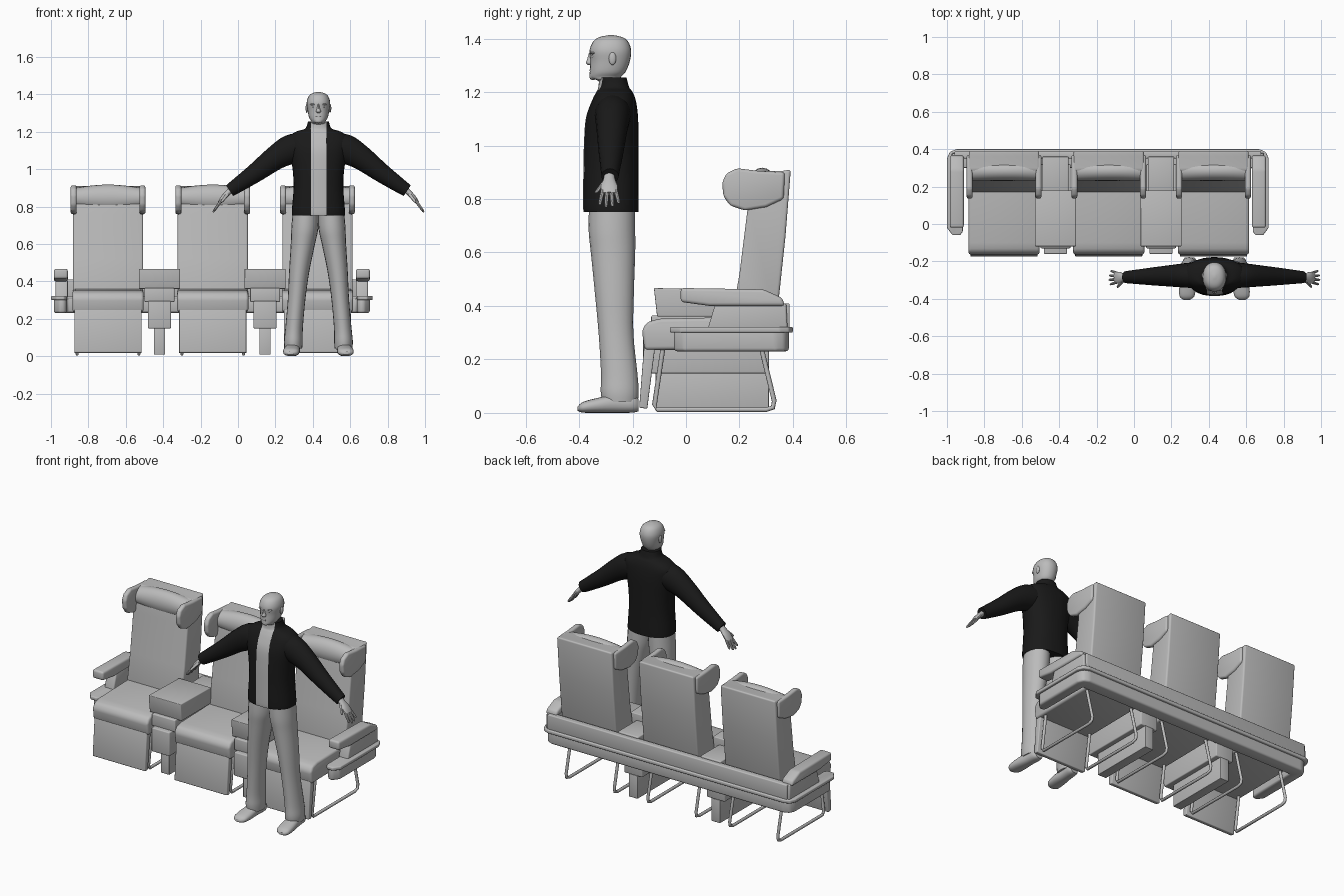
import bpy, bmesh, math
from mathutils import Vector

if "Cube" in bpy.data.objects:
    bpy.data.objects.remove(bpy.data.objects["Cube"])

X, Y, Z = Vector((1, 0, 0)), Vector((0, 1, 0)), Vector((0, 0, 1))


def material(name, value):
    m = bpy.data.materials.new(name)
    m.use_nodes = True
    colour = (value, value, value, 1)
    m.diffuse_color = colour
    m.node_tree.nodes["Principled BSDF"].inputs["Base Color"].default_value = colour
    return m


grey = material("plain grey", 0.5)
black = material("jacket black", 0.01)


def finish(name, bm, mats):
    """Turn a bmesh into a shaded object."""
    bmesh.ops.recalc_face_normals(bm, faces=bm.faces)
    mesh = bpy.data.meshes.new(name)
    bm.to_mesh(mesh)
    bm.free()
    for m in mats:
        mesh.materials.append(m)
    ob = bpy.data.objects.new(name, mesh)
    bpy.context.collection.objects.link(ob)
    bpy.ops.object.select_all(action='DESELECT')
    ob.select_set(True)
    bpy.context.view_layer.objects.active = ob
    bpy.ops.object.shade_smooth_by_angle(angle=0.7)
    return ob


def prism(name, profile, lo, hi, bevel=0.0, axis=X):
    """Extrude a (y, z) profile along x, or an (x, y) plan along z."""
    bm = bmesh.new()
    place = (lambda u, v, w: (w, u, v)) if axis is X else (lambda u, v, w: (u, v, w))
    ends = [[bm.verts.new(place(u, v, w)) for u, v in profile] for w in (lo, hi)]
    bm.faces.new(ends[0])
    bm.faces.new(ends[1])
    for i in range(len(profile)):
        bm.faces.new((ends[0][i - 1], ends[0][i], ends[1][i], ends[1][i - 1]))
    bmesh.ops.recalc_face_normals(bm, faces=bm.faces)
    if bevel:
        sharp = [e for e in bm.edges if e.calc_face_angle(0) > 0.3]
        bmesh.ops.bevel(bm, geom=sharp, offset=bevel, segments=3, profile=0.5,
                        affect='EDGES', clamp_overlap=True)
    return finish(name, bm, [grey])


def box(name, x0, x1, y0, y1, z0, z1, bevel=0.006):
    return prism(name, [(y0, z0), (y1, z0), (y1, z1), (y0, z1)], x0, x1, bevel)


def spline(rings, steps):
    """Catmull-Rom interpolation of the ring values."""
    out = []
    for i in range(len(rings) - 1):
        p0, p1, p2, p3 = (rings[max(0, min(len(rings) - 1, i + k))] for k in (-1, 0, 1, 2))
        for s in range(steps):
            t = s / steps
            out.append([b + t * ((c - a) + t * (2 * a - 5 * b + 4 * c - d
                        + t * (3 * b - a - 3 * c + d))) / 2
                        for a, b, c, d in zip(p0, p1, p2, p3)])
    return out + [list(rings[-1])]


def loft(name, rings, mat=grey, ref=Y, axis=None, n=20, steps=4, power=1.0, edit=None, mats=None):
    """Skin ellipses (x, y, z, a, b); b lies along ref, a across it."""
    rings = spline(rings, steps) if steps > 1 else rings
    pts = [Vector(r[:3]) for r in rings]
    bm = bmesh.new()
    loops = []
    for i, r in enumerate(rings):
        t = axis or (pts[min(i + 1, len(pts) - 1)] - pts[max(i - 1, 0)]).normalized()
        across = ref.cross(t).normalized()
        loop = []
        for k in range(n):
            c, s = math.cos(math.tau * k / n), math.sin(math.tau * k / n)
            c, s = (math.copysign(abs(v) ** power, v) for v in (c, s))
            loop.append(bm.verts.new(pts[i] + across * c * r[3] + ref * s * r[4]))
        loops.append(loop)
    for lower, upper in zip(loops, loops[1:]):
        for k in range(n):
            bm.faces.new((lower[k - 1], lower[k], upper[k], upper[k - 1]))
    bm.faces.new(loops[0])
    bm.faces.new(loops[-1])
    if edit:
        edit(bm)
    return finish(name, bm, mats or [mat])


def blob(name, centre, size):
    bm = bmesh.new()
    bmesh.ops.create_uvsphere(bm, u_segments=12, v_segments=8, radius=1)
    bmesh.ops.scale(bm, vec=size, verts=bm.verts)
    bmesh.ops.translate(bm, vec=centre, verts=bm.verts)
    return finish(name, bm, [grey])


# ---- Seat row: tray, rail, rear wall ----
MID = -0.14


def u_plan(inset):
    o, b, f = 0.86 - inset, 0.4 - inset, -0.06 + inset
    half = [(0.775, 0.3), (0.775, f + 0.02), (0.79, f), (o - 0.03, f), (o, f + 0.04),
            (o, b - 0.05), (o - 0.015, b - 0.015), (o - 0.05, b)]
    return [(MID + x, y) for x, y in half] + [(MID - x, y) for x, y in reversed(half)]


prism("tray_body", u_plan(0.015), 0.23, 0.315, 0.022, axis=Z)
prism("tray_rail", u_plan(0), 0.3, 0.322, 0.006, axis=Z)
box("rear_wall", MID - 0.82, MID + 0.82, 0.35, 0.388, 0.31, 0.41)

# ---- End armrests ----
for s in (-1, 1):
    a, b = sorted((MID + s * 0.77, MID + s * 0.835))
    prism("armrest_panel", [(0.08, 0.31), (0.38, 0.31), (0.375, 0.41), (0.11, 0.41)], a, b, 0.008)
    a, b = sorted((MID + s * 0.77, MID + s * 0.845))
    prism("armrest_pad", [(-0.02, 0.415), (0.09, 0.4), (0.37, 0.4), (0.36, 0.43),
                          (0.29, 0.462), (-0.02, 0.467)], a, b, 0.012)

# ---- Three seats ----
for i in range(3):
    cx = -0.695 + 0.56 * i
    prism("seat_cushion", [(-0.155, 0.235), (-0.165, 0.31), (-0.145, 0.34), (-0.1, 0.352),
                           (0.25, 0.36), (0.34, 0.36), (0.34, 0.24)], cx - 0.19, cx + 0.19, 0.014)
    prism("leg_rest", [(-0.175, 0.02), (-0.145, 0.015), (-0.115, 0.25), (-0.157, 0.25)],
          cx - 0.18, cx + 0.18, 0.005)
    prism("backrest", [(0.17, 0.35), (0.2, 0.52), (0.23, 0.76), (0.25, 0.88), (0.29, 0.905),
                       (0.36, 0.905), (0.392, 0.91), (0.372, 0.66), (0.34, 0.36)],
          cx - 0.188, cx + 0.188, 0.01)
    loft("headrest_pillow", [(cx + x, 0.285, 0.845, h, 0.055) for x, h in
                             ((-0.175, 0.055), (-0.08, 0.068), (0, 0.072), (0.08, 0.068), (0.175, 0.055))])
    for s in (-1, 1):
        a, b = sorted((cx + s * 0.168, cx + s * 0.2))
        prism("headrest_wing", [(0.165, 0.775), (0.14, 0.81), (0.135, 0.86), (0.15, 0.895),
                                (0.19, 0.915), (0.27, 0.905), (0.37, 0.9), (0.365, 0.8),
                                (0.3, 0.77), (0.22, 0.757)], a, b, 0.012)
        # Tubular floor loop
        path = [(-0.085, 0.25), (-0.118, 0.03), (-0.108, 0.012), (0.3, 0.012),
                (0.325, 0.02), (0.33, 0.045), (0.28, 0.25)]
        loft("leg_loop", [(cx + s * 0.165, y, z, 0.009, 0.009) for y, z in path],
             ref=X, n=10, steps=1)

# ---- Consoles between the seats ----
for cx in (-0.42, 0.145):
    prism("console_top", [(-0.12, 0.467), (-0.108, 0.36), (0.18, 0.36), (0.18, 0.46)],
          cx - 0.11, cx + 0.11, 0.005)
    box("console_rear", cx - 0.07, cx + 0.07, 0.17, 0.36, 0.3, 0.42)
    box("console_neck", cx - 0.08, cx + 0.08, -0.13, 0.32, 0.29, 0.365)
    box("console_body", cx - 0.062, cx + 0.062, -0.16, 0.31, 0.148, 0.295)
    box("console_foot", cx - 0.03, cx + 0.03, -0.115, 0.31, 0.008, 0.15, 0.003)

# ---- Standing figure ----
MX, MY = 0.43, -0.28


def open_front(bm):
    """Cut a straight front opening and colour it as the shirt."""
    for x in (MX - 0.04, MX + 0.042):
        bmesh.ops.bisect_plane(bm, geom=bm.verts[:] + bm.edges[:] + bm.faces[:],
                               plane_co=(x, 0, 0), plane_no=X)
    bmesh.ops.recalc_face_normals(bm, faces=bm.faces)
    for f in bm.faces:
        c = f.calc_center_median()
        f.material_index = int(abs(c.x - MX) < 0.041 and f.normal.y < -0.3)


torso = [(0.752, -0.28, 0.142, 0.103), (0.78, -0.281, 0.142, 0.104), (0.9, -0.281, 0.133, 0.103),
         (1.0, -0.28, 0.138, 0.102), (1.1, -0.277, 0.155, 0.098), (1.165, -0.27, 0.162, 0.083),
         (1.2, -0.268, 0.12, 0.068), (1.217, -0.27, 0.07, 0.058), (1.255, -0.274, 0.056, 0.051)]
loft("jacket_body", [(MX, y, z, a, b) for z, y, a, b in torso], axis=Z, n=32, power=0.85,
     edit=open_front, mats=[black, grey])

head = [(1.19, -0.268, 0.045, 0.045), (1.24, -0.275, 0.047, 0.052), (1.253, -0.302, 0.037, 0.057),
        (1.275, -0.293, 0.05, 0.067), (1.315, -0.284, 0.058, 0.074), (1.355, -0.283, 0.063, 0.078),
        (1.388, -0.282, 0.053, 0.066), (1.405, -0.281, 0.034, 0.044), (1.413, -0.28, 0.006, 0.008)]
loft("head", [(MX, y, z, a, b) for z, y, a, b in head], axis=Z, n=24, power=0.92)
loft("nose", [(MX, y, z, a, 0.014) for z, y, a in
              ((1.347, -0.349, 0.006), (1.325, -0.355, 0.008), (1.309, -0.36, 0.013), (1.301, -0.352, 0.008))],
     axis=Z, n=12)
blob("lips", (MX, -0.353, 1.281), (0.02, 0.008, 0.006))
blob("chin", (MX, -0.348, 1.258), (0.022, 0.014, 0.013))

for s in (-1, 1):
    blob("ear", (MX + s * 0.062, -0.275, 1.325), (0.007, 0.014, 0.024))
    blob("brow", (MX + s * 0.024, -0.346, 1.346), (0.021, 0.012, 0.006))
    blob("eye", (MX + s * 0.024, -0.345, 1.333), (0.012, 0.01, 0.006))

    # Sleeve
    sleeve = [(0.08, 1.125, 0.07, 0.07), (0.15, 1.105, 0.078, 0.066), (0.23, 1.06, 0.065, 0.058),
              (0.33, 0.985, 0.052, 0.048), (0.43, 0.915, 0.04, 0.037), (0.475, 0.885, 0.034, 0.032)]
    loft("sleeve", [(MX + s * x, -0.27 - x * 0.03, z, a, b) for x, z, a, b in sleeve], black)

    # Hand with fingers and thumb
    palm = [(0.46, 0.895, 0.018, 0.02), (0.485, 0.873, 0.015, 0.022),
            (0.51, 0.845, 0.014, 0.032), (0.53, 0.82, 0.009, 0.03)]
    loft("palm", [(MX + s * x, -0.287, z, a, b) for x, z, a, b in palm], n=14)
    for k in range(4):
        dy, reach = (k - 1.5) * 0.016, (0.9, 1.05, 1.0, 0.8)[k]
        loft("finger", [(MX + s * (0.52 + 0.042 * t * reach), -0.287 + dy * (1 + 0.5 * t),
                         0.832 - 0.06 * t * reach, r, r)
                        for t, r in ((0, 0.008), (0.5, 0.0075), (0.9, 0.006), (1, 0.002))],
             n=8, steps=2)
    loft("thumb", [(MX + s * (0.485 + 0.035 * t), -0.3 - 0.038 * t, 0.868 - 0.045 * t, r, r)
                   for t, r in ((0, 0.011), (0.5, 0.009), (0.9, 0.007), (1, 0.002))], n=8, steps=2)

    # Trouser leg and shoe
    leg = [(0.77, 0.068, -0.277, 0.07, 0.086), (0.68, 0.073, -0.277, 0.072, 0.087),
           (0.6, 0.083, -0.273, 0.065, 0.083), (0.45, 0.103, -0.268, 0.054, 0.073),
           (0.3, 0.117, -0.262, 0.047, 0.065), (0.15, 0.13, -0.25, 0.047, 0.068),
           (0.08, 0.134, -0.248, 0.05, 0.071), (0.04, 0.134, -0.247, 0.047, 0.066)]
    loft("trouser_leg", [(MX + s * x, y, z, a, b) for z, x, y, a, b in leg], axis=Z)
    shoe = [(-0.178, 0.03, 0.024, 0.025), (-0.2, 0.035, 0.034, 0.036), (-0.26, 0.035, 0.035, 0.038),
            (-0.33, 0.028, 0.028, 0.044), (-0.385, 0.021, 0.02, 0.04), (-0.405, 0.016, 0.008, 0.018)]
    loft("shoe", [(MX + s * (0.12 - y * 0.07), y, z, a, b) for y, z, a, b in shoe], ref=X, axis=Y, power=0.85)
